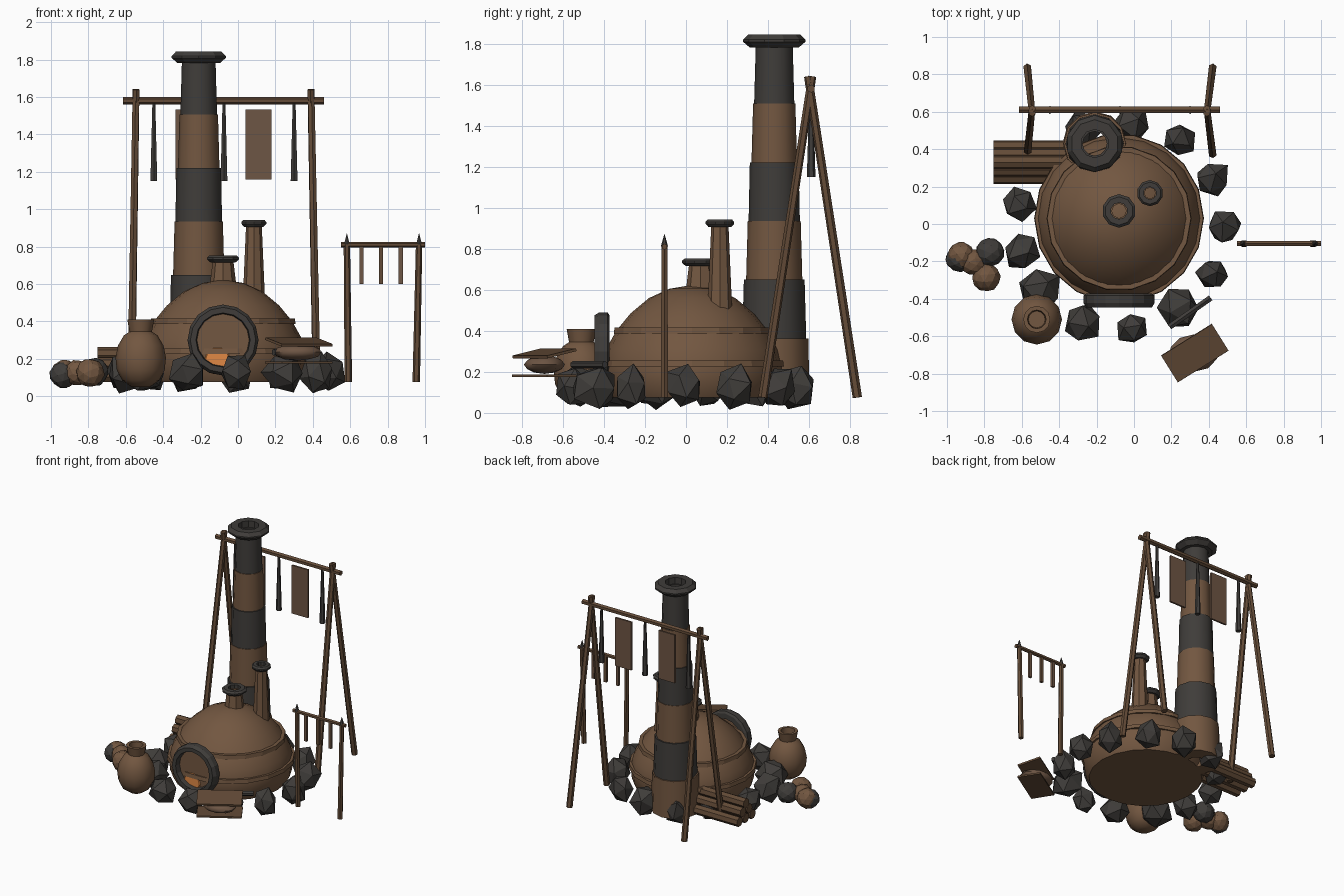
import bpy, bmesh, math, random
from mathutils import Vector, Matrix

random.seed(4)
cube = bpy.data.objects.get("Cube")
if cube:
    bpy.data.objects.remove(cube, do_unlink=True)


def material(name, rgb):
    m = bpy.data.materials.new(name)
    m.use_nodes = True
    m.diffuse_color = (*rgb, 1)
    m.node_tree.nodes["Principled BSDF"].inputs["Base Color"].default_value = (*rgb, 1)
    return m


CLAY = material("clay brown", (0.17, 0.095, 0.052))
STONE = material("dark stone", (0.05, 0.046, 0.042))
WOOD = material("wood brown", (0.125, 0.07, 0.038))
HIDE = material("hide brown", (0.155, 0.092, 0.058))
EMBER = material("ember orange", (0.75, 0.25, 0.06))


def finish(name, bm, mat, smooth=0):
    bmesh.ops.recalc_face_normals(bm, faces=bm.faces)
    me = bpy.data.meshes.new(name)
    bm.to_mesh(me)
    bm.free()
    ob = bpy.data.objects.new(name, me)
    bpy.context.collection.objects.link(ob)
    me.materials.append(mat)
    if smooth:
        bpy.ops.object.select_all(action='DESELECT')
        ob.select_set(True)
        bpy.context.view_layer.objects.active = ob
        bpy.ops.object.shade_smooth_by_angle(angle=math.radians(smooth))
    return ob


def lathe(name, profile, centre, sides, mat, smooth=0, closed=False, turn=0.0, axis='Z'):
    """Revolve (radius, height) pairs; an open profile gets end caps."""
    bm = bmesh.new()
    rings = []
    for r, h in profile:
        ring = []
        for i in range(sides):
            a = 2 * math.pi * (i + turn) / sides
            ring.append(bm.verts.new((r * math.cos(a), r * math.sin(a), h)))
        rings.append(ring)
    pairs = list(zip(rings, rings[1:]))
    if closed:
        pairs.append((rings[-1], rings[0]))
    else:
        bm.faces.new(rings[0][::-1])
        bm.faces.new(rings[-1])
    for low, high in pairs:
        for i in range(sides):
            j = (i + 1) % sides
            bm.faces.new((low[i], low[j], high[j], high[i]))
    if axis == 'Y':
        bm.transform(Matrix.Rotation(math.pi / 2, 4, 'X'))
    bm.transform(Matrix.Translation(centre))
    return finish(name, bm, mat, smooth)


def rod(name, a, b, r1, r2, mat, sides=6):
    a, b = Vector(a), Vector(b)
    d = b - a
    bm = bmesh.new()
    bmesh.ops.create_cone(bm, cap_ends=True, segments=sides, radius1=r1, radius2=r2, depth=d.length)
    turn = d.to_track_quat('Z', 'Y').to_matrix().to_4x4()
    bm.transform(Matrix.Translation((a + b) / 2) @ turn)
    return finish(name, bm, mat)


def box(name, centre, size, mat, rot=Matrix()):
    bm = bmesh.new()
    bmesh.ops.create_cube(bm, size=1)
    bm.transform(Matrix.Translation(centre) @ rot @ Matrix.Diagonal((*size, 1)))
    return finish(name, bm, mat)


def ball(name, centre, size, mat, rough=0.0, rot=Matrix(), level=1, smooth=0):
    bm = bmesh.new()
    bmesh.ops.create_icosphere(bm, subdivisions=level, radius=1)
    for v in bm.verts:
        v.co *= 1 + random.uniform(-rough, rough)
    if rough:
        rot = Matrix.Rotation(random.uniform(0, 6), 4, 'Z') @ Matrix.Rotation(random.uniform(0, 6), 4, 'X')
    bm.transform(Matrix.Translation(centre) @ Matrix.Diagonal((*size, 1)) @ rot)
    return finish(name, bm, mat, smooth)


# Kiln dome with its two raised bands
DX, DY = -0.08, 0.03
dome = [(0.40, 0.075), (0.43, 0.13), (0.44, 0.22), (0.42, 0.31), (0.37, 0.40),
        (0.30, 0.485), (0.21, 0.56), (0.11, 0.605), (0.02, 0.62)]
lathe("kiln_dome", dome, (DX, DY, 0), 20, CLAY, 35)
for name, r, z in (("upper_band", 0.378, 0.40), ("lower_band", 0.444, 0.24)):
    lathe(name, [(r - 0.02, z - 0.015), (r + 0.01, z - 0.015), (r + 0.006, z + 0.015), (r - 0.02, z + 0.015)],
          (DX, DY, 0), 18, CLAY, closed=True)

# Fire mouth: stone ring, clay throat and glowing embers
lathe("mouth_ring", [(0.135, 0.0), (0.145, 0.075), (0.175, 0.075), (0.19, 0.05), (0.19, 0.01), (0.175, 0.0)],
      (DX, -0.372, 0.30), 16, STONE, closed=True, axis='Y')
lathe("mouth_throat", [(0.145, 0), (0.145, 0.02)], (DX, -0.385, 0.30), 16, CLAY, axis='Y')
lathe("ember_bed", [(0.075, 0), (0.065, 0.012)], (-0.11, -0.40, 0.19), 10, EMBER, axis='Y')

# Tall banded chimney
CX, CY = -0.21, 0.43
bands = [(0.172, 0.166), (0.156, 0.148), (0.137, 0.129), (0.125, 0.119), (0.111, 0.103), (0.098, 0.09)]
for i, (low, high) in enumerate(bands):
    z = 0.075 + i * 0.286
    hollow = [(0.065, z), (low, z), (high, z + 0.288), (0.065, z + 0.288)]
    lathe(f"chimney_band_{i}", hollow, (CX, CY, 0), 12, STONE if i % 2 else CLAY, 35, closed=True)


def collar(name, centre, r, hole, z0, z1):
    mid = (z0 + z1) / 2
    lathe(name, [(hole, z0), (r * 0.78, z0), (r, mid - 0.003), (r, mid + 0.007), (r * 0.84, z1), (hole, z1)],
          (*centre, 0), 10, STONE, closed=True, turn=0.5)


collar("chimney_collar", (CX, CY), 0.152, 0.075, 1.78, 1.843)

# Two small vents on the dome
for name, c, r1, r2, z0, z1, rc in (("short_vent", (-0.08, 0.07), 0.075, 0.055, 0.56, 0.725, 0.09),
                                    ("tall_vent", (0.085, 0.165), 0.06, 0.042, 0.50, 0.915, 0.07)):
    lathe(name, [(r2 * 0.7, z0), (r1, z0), (r2, z1), (r2 * 0.7, z1)], (*c, 0), 8, CLAY, closed=True)
    collar(name + "_collar", c, rc, r2 * 0.8, z1 - 0.01, z1 + 0.028)

# Ring of rough boulders
rocks = [(-0.62, 0.11, 0.095), (-0.6, -0.15, 0.1), (-0.5, -0.36, 0.12), (-0.27, -0.53, 0.11), (-0.01, -0.56, 0.09),
         (0.24, -0.45, 0.12), (0.42, -0.27, 0.09), (0.48, -0.01, 0.1), (0.42, 0.24, 0.1), (0.24, 0.45, 0.095),
         (-0.01, 0.53, 0.1), (-0.28, 0.51, 0.1), (-0.47, 0.34, 0.09)]
for i, (x, y, r) in enumerate(rocks):
    ball(f"boulder_{i}", (x, y, 0.125), (r, r, 0.108), STONE, 0.13)

# Large clay jar
jar = [(0.05, 0.05), (0.1, 0.085), (0.128, 0.14), (0.135, 0.205), (0.122, 0.27), (0.09, 0.325),
       (0.06, 0.345), (0.072, 0.41), (0.05, 0.41), (0.045, 0.34)]
lathe("clay_jar", jar, (-0.52, -0.51, 0), 12, CLAY, 40)

# Heap of small lumps
for i, (x, y, z, r, m) in enumerate([(-0.925, -0.17, 0.12, 0.075, CLAY), (-0.86, -0.205, 0.125, 0.07, CLAY),
                                     (-0.77, -0.15, 0.13, 0.077, STONE), (-0.79, -0.285, 0.125, 0.077, CLAY),
                                     (-0.935, -0.185, 0.115, 0.072, STONE)]):
    ball(f"heap_lump_{i}", (x, y, z), (r, r, r), m, 0.04, level=2)

# Stacked firewood
for i, (y, z) in enumerate([(0.25, 0.11), (0.33, 0.11), (0.41, 0.11), (0.29, 0.17), (0.37, 0.17), (0.33, 0.225)]):
    rod(f"firewood_{i}", (-0.75, y, z), (-0.3, y, z), 0.037, 0.037, WOOD, 7)

# Bellows: flat board, bag, tilted board and nozzle
spin = Matrix.Rotation(math.radians(32), 4, 'Z')
tilt = Matrix.Rotation(math.radians(-12), 4, 'X')
box("bellows_lower_board", (0.325, -0.69, 0.18), (0.32, 0.17, 0.012), WOOD, spin)
box("bellows_upper_board", (0.325, -0.69, 0.29), (0.32, 0.17, 0.014), WOOD, spin @ tilt.inverted())
ball("bellows_bag", (0.32, -0.69, 0.235), (0.13, 0.1, 0.045), HIDE, level=2, smooth=40)
rod("bellows_nozzle", (0.19, -0.55, 0.235), (0.41, -0.395, 0.235), 0.018, 0.018, STONE)

# Large drying rack behind the kiln
for side, top, foot in (("right", -0.545, -0.57), ("left", 0.39, 0.42)):
    for part, y0, y1 in (("front", 0.375, 0.615), ("back", 0.835, 0.595)):
        rod(f"rack_{side}_{part}_leg", (foot, y0, 0.075), (top, y1, 1.64), 0.023, 0.02, WOOD)
rod("rack_beam", (-0.615, 0.61, 1.58), (0.46, 0.61, 1.58), 0.02, 0.02, WOOD)
for i, x in enumerate((-0.45, -0.075, 0.3)):
    rod(f"hanging_tool_{i}", (x, 0.61, 1.15), (x, 0.61, 1.57), 0.021, 0.009, STONE)
for i, x in enumerate((-0.265, 0.11)):
    box(f"hanging_hide_{i}", (x, 0.61, 1.345), (0.14, 0.014, 0.375), HIDE)

# Small tool rack on the left side
for side, foot, top in (("inner", 0.59, 0.582), ("outer", 0.953, 0.968)):
    rod(f"tool_rack_{side}_post", (foot, -0.105, 0.075), (top, -0.105, 0.81), 0.02, 0.017, WOOD)
    rod(f"tool_rack_{side}_spike", (top, -0.105, 0.81), (top, -0.105, 0.87), 0.018, 0.001, STONE)
rod("tool_rack_bar", (0.55, -0.105, 0.81), (1.0, -0.105, 0.81), 0.015, 0.015, WOOD)
for i, x in enumerate((0.66, 0.765, 0.87)):
    box(f"small_tool_{i}", (x, -0.105, 0.70), (0.023, 0.018, 0.2), WOOD if i == 1 else HIDE)
